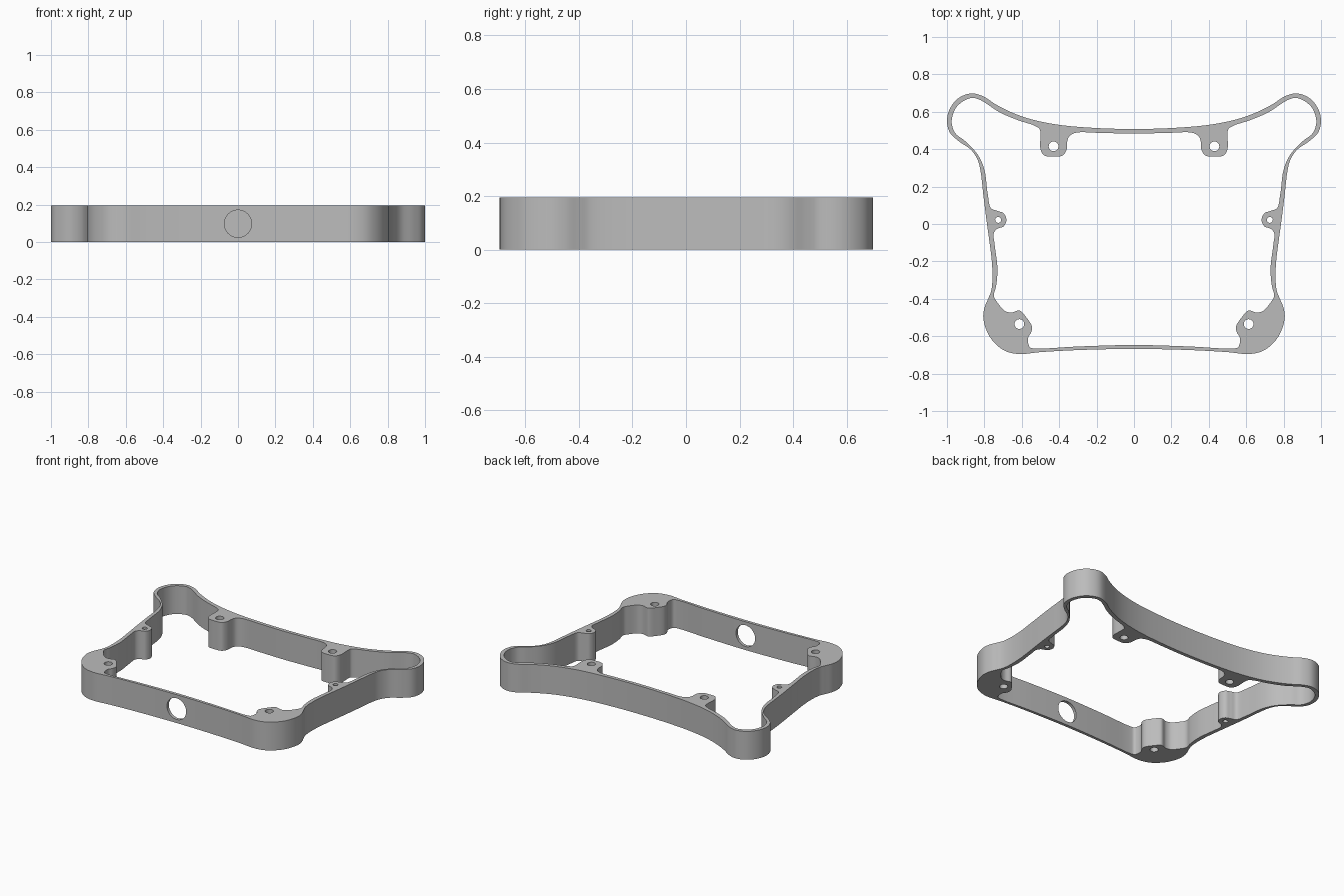
import bpy
import bmesh
import math
from mathutils import Vector, Matrix

HEIGHT = 0.195

default_cube = bpy.data.objects.get("Cube")
if default_cube:
    bpy.data.objects.remove(default_cube, do_unlink=True)


def make_material(name, color):
    material = bpy.data.materials.new(name)
    material.use_nodes = True
    material.diffuse_color = color
    material.node_tree.nodes["Principled BSDF"].inputs["Base Color"].default_value = color
    return material


def mirrored_loop(half):
    """Close a half outline across the centre line."""
    return half + [(-x, y) for x, y in reversed(half[1:-1])]


def smooth_loop(points, steps=6):
    """Centripetal spline through a closed ring of points."""
    ring = [Vector(p) for p in points]
    count = len(ring)
    result = []
    for i in range(count):
        a, b, c, d = (ring[(i + k) % count] for k in (-1, 0, 1, 2))
        before, here, after = (math.sqrt((q - p).length) for p, q in ((a, b), (b, c), (c, d)))
        # Tangents scaled to this segment
        start = here * ((b - a) / before - (c - a) / (before + here) + (c - b) / here)
        end = here * ((c - b) / here - (d - b) / (here + after) + (d - c) / after)
        for step in range(steps):
            t = step / steps
            result.append(b + start * t
                          + (3 * (c - b) - 2 * start - end) * t ** 2
                          + (2 * (b - c) + start + end) * t ** 3)
    return result


def circle(center, radius, sides=32):
    angles = [math.tau * i / sides for i in range(sides)]
    return [(center[0] + radius * math.cos(a), center[1] + radius * math.sin(a)) for a in angles]


def add_ring(curve, points):
    spline = curve.splines.new('POLY')
    spline.points.add(len(points) - 1)
    for target, (x, y) in zip(spline.points, points):
        target.co = (x, y, 0, 1)
    spline.use_cyclic_u = True


# Outside wall, from front centre round to back centre
outer_front_corner = [(0, -.668), (.3, -.674), (.5, -.685), (.62, -.695), (.7, -.673),
                      (.77, -.605), (.805, -.51), (.8, -.45), (.78, -.4)]
outer_side = [(.764, -.36), (.757, -.3), (.76, -.2), (.775, -.08), (.79, .03),
              (.805, .15), (.82, .28), (.835, .34), (.87, .395)]
outer_ear = [(.94, .445), (.985, .49), (1, .55), (.985, .615), (.94, .672),
             (.87, .698), (.805, .682)]
outer_back = [(.74, .64), (.65, .595), (.55, .56), (.4, .53), (.2, .513), (0, .508)]

# Inside wall, including the screw bosses that grow from it
inner_front_corner = [(0, -.647), (.3, -.655), (.52, -.666), (.555, -.66), (.565, -.64),
                      (.565, -.605), (.55, -.58), (.545, -.55), (.575, -.5), (.612, -.463),
                      (.655, -.473), (.69, -.465), (.73, -.42), (.749, -.385)]
inner_side = [(.737, -.33), (.73, -.24), (.745, -.11), (.75, -.05), (.73, -.025),
              (.697, -.013), (.682, .022), (.697, .057), (.73, .07), (.765, .085),
              (.782, .16), (.8, .29), (.835, .37)]
inner_ear = [(.905, .445), (.955, .485), (.975, .55), (.945, .63), (.87, .674), (.82, .662)]
inner_back = [(.72, .598), (.62, .555), (.535, .527), (.505, .508), (.5, .48), (.5, .4),
              (.48, .367), (.43, .36), (.38, .367), (.36, .4), (.357, .44), (.345, .47),
              (.31, .488), (.18, .487), (0, .483)]

outer = mirrored_loop(outer_front_corner + outer_side + outer_ear + outer_back)
inner = mirrored_loop(inner_front_corner + inner_side + inner_ear + inner_back)

# Extruded frame with its vertical screw holes
profile = bpy.data.curves.new("frame", 'CURVE')
profile.dimensions = '2D'
profile.fill_mode = 'BOTH'
profile.extrude = HEIGHT / 2
add_ring(profile, smooth_loop(outer))
add_ring(profile, smooth_loop(inner))
for x, y, radius in ((.43, .415, .026), (.726, .022, .016), (.613, -.535, .026)):
    for side in (-1, 1):
        add_ring(profile, circle((side * x, y), radius))

frame = bpy.data.objects.new("frame", profile)
bpy.context.collection.objects.link(frame)
bpy.ops.object.select_all(action='DESELECT')
frame.select_set(True)
bpy.context.view_layer.objects.active = frame
bpy.ops.object.convert(target='MESH')
frame = bpy.context.view_layer.objects.active
frame.data.transform(Matrix.Translation((0, 0, HEIGHT / 2)))

bm = bmesh.new()
bm.from_mesh(frame.data)
bmesh.ops.remove_doubles(bm, verts=bm.verts, dist=0.00005)
bmesh.ops.recalc_face_normals(bm, faces=bm.faces)
bm.to_mesh(frame.data)
bm.free()

# Round opening through the front wall
bpy.ops.mesh.primitive_cylinder_add(vertices=48, radius=0.073, depth=0.3,
                                    location=(0, -.66, HEIGHT / 2),
                                    rotation=(math.pi / 2, 0, 0))
cutter = bpy.context.object
cutter.name = "front_opening_cutter"
cutter.hide_render = True

opening = frame.modifiers.new("front_opening", 'BOOLEAN')
opening.operation = 'DIFFERENCE'
opening.solver = 'EXACT'
opening.object = cutter
bpy.ops.object.select_all(action='DESELECT')
frame.select_set(True)
bpy.context.view_layer.objects.active = frame
bpy.ops.object.modifier_apply(modifier=opening.name)
bpy.data.objects.remove(cutter, do_unlink=True)

# Finish
frame.data.materials.clear()
frame.data.materials.append(make_material("plain_grey", (.5, .5, .5, 1)))
bpy.ops.object.shade_smooth_by_angle(angle=math.radians(30))
